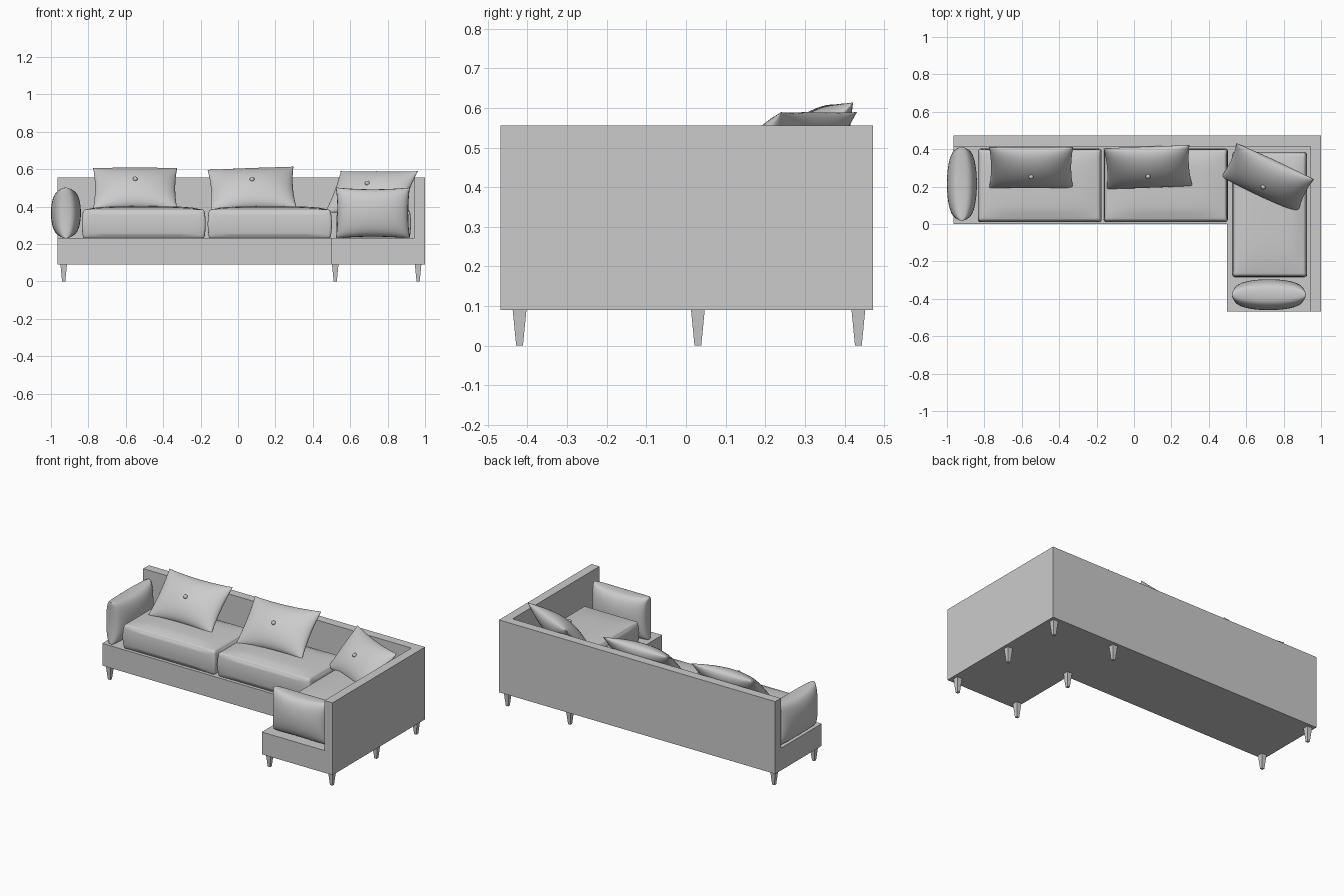
import bpy, bmesh
from math import radians, sin, pi
from mathutils import Matrix, Vector

if "Cube" in bpy.data.objects:
    bpy.data.objects.remove(bpy.data.objects["Cube"])


def finish(name, bm, smooth=False):
    bmesh.ops.recalc_face_normals(bm, faces=bm.faces)
    me = bpy.data.meshes.new(name)
    bm.to_mesh(me)
    bm.free()
    ob = bpy.data.objects.new(name, me)
    bpy.context.collection.objects.link(ob)
    for p in me.polygons:
        p.use_smooth = smooth
    return ob


def prism(name, outline, z0, z1):
    bm = bmesh.new()
    f = bm.faces.new([bm.verts.new((x, y, z0)) for x, y in outline])
    ext = bmesh.ops.extrude_face_region(bm, geom=[f])["geom"]
    for v in ext:
        if isinstance(v, bmesh.types.BMVert):
            v.co.z = z1
    return finish(name, bm)


def seat(name, x0, x1, y0, y1, z0=0.228, z1=0.385, dome=0.017):
    bm = bmesh.new()
    bmesh.ops.create_cube(bm, size=2)
    bmesh.ops.subdivide_edges(bm, edges=bm.edges[:], cuts=9, use_grid_fill=True)
    for v in bm.verts:
        u, w, t = v.co
        z = z0 + (z1 - z0) * (t + 1) / 2
        if t > 0.99:
            z += dome * (1 - u ** 4) * (1 - w ** 4)
        bulge = 0.008 * (1 - t * t)
        v.co = ((x0 + x1) / 2 + u * ((x1 - x0) / 2 - 0.008 + bulge),
                (y0 + y1) / 2 + w * ((y1 - y0) / 2 - 0.008 + bulge), z)
    # round the sharp box edges
    sharp = [e for e in bm.edges if e.calc_face_angle(0) > radians(50)]
    bmesh.ops.bevel(bm, geom=sharp, offset=0.014, segments=4, profile=0.5,
                    affect='EDGES', clamp_overlap=True)
    return finish(name, bm, True)


def pillow(name, w, h, thick, centre, lean, yaw=0, roll=0, power=0.55,
           pinch=0.08, button=False, n=24):
    mat = (Matrix.Translation(centre) @ Matrix.Rotation(radians(yaw), 4, 'Z')
           @ Matrix.Rotation(radians(lean), 4, 'X')
           @ Matrix.Rotation(radians(roll), 4, 'Z'))
    bm = bmesh.new()
    s = [sin(pi * (i / n - 0.5)) for i in range(n + 1)]
    for side in (1, -1):
        g = []
        for u in s:
            row = []
            for v in s:
                z = max(0, (1 - u * u) * (1 - v * v)) ** power
                row.append(bm.verts.new((
                    u * w / 2 * (1 - pinch * 0.6 * (1 - v * v)),
                    v * h / 2 * (1 - pinch * (1 - u * u)),
                    side * z * thick / 2)))
            g.append(row)
        for i in range(n):
            for j in range(n):
                bm.faces.new((g[i][j], g[i + 1][j], g[i + 1][j + 1], g[i][j + 1]))
    bmesh.ops.remove_doubles(bm, verts=bm.verts, dist=1e-5)
    bm.transform(mat)
    finish(name, bm, True)
    if button:
        bm = bmesh.new()
        bmesh.ops.create_uvsphere(bm, u_segments=16, v_segments=10, radius=0.013)
        bm.transform(mat @ Matrix.Translation((0, 0, thick / 2)))
        finish(name + "_button", bm, True)


# L-shaped base and L-shaped back wall
L, R, B, F = -0.965, 1.0, 0.472, -0.468
IX, IY = 0.943, 0.415
prism("base", [(L, 0), (0.497, 0), (0.497, F), (IX, F), (IX, IY), (L, IY)], 0.09, 0.233)
prism("back_wall", [(IX, F), (R, F), (R, B), (L, B), (L, IY), (IX, IY)], 0.09, 0.555)

# tapered square legs
spots = [(x, y) for x in (0.52, 0.963) for y in (-0.42, 0.03, 0.435)]
spots += [(-0.932, y) for y in (0.03, 0.435)]
for i, (x, y) in enumerate(spots):
    bm = bmesh.new()
    bmesh.ops.create_cone(bm, cap_ends=True, segments=4, radius1=0.0085 * 2 ** 0.5,
                          radius2=0.0175 * 2 ** 0.5, depth=0.092)
    bm.transform(Matrix.Translation((x, y, 0.046)) @ Matrix.Rotation(pi / 4, 4, 'Z'))
    finish(f"leg_{i + 1}", bm)

# seat cushions
seat("seat_left", -0.835, -0.173, 0.01, 0.403)
seat("seat_middle", -0.162, 0.502, 0.01, 0.403)
seat("seat_chaise", 0.525, 0.925, -0.285, 0.385)

# upright arm cushions
pillow("arm_cushion_left", 0.395, 0.272, 0.16, (-0.92, 0.215, 0.366), 90, 90,
       power=0.3, pinch=0.07)
pillow("arm_cushion_front", 0.395, 0.272, 0.165, (0.721, -0.378, 0.366), 90,
       power=0.3, pinch=0.07)

# leaning back pillows with a button each
pillow("back_pillow_left", 0.45, 0.31, 0.14, (-0.55, 0.302, 0.498), 45, button=True)
pillow("back_pillow_middle", 0.46, 0.31, 0.14, (0.075, 0.304, 0.496), 45, roll=3,
       button=True)
pillow("back_pillow_corner", 0.455, 0.30, 0.14, (0.713, 0.245, 0.478), 48, yaw=-25,
       button=True)
